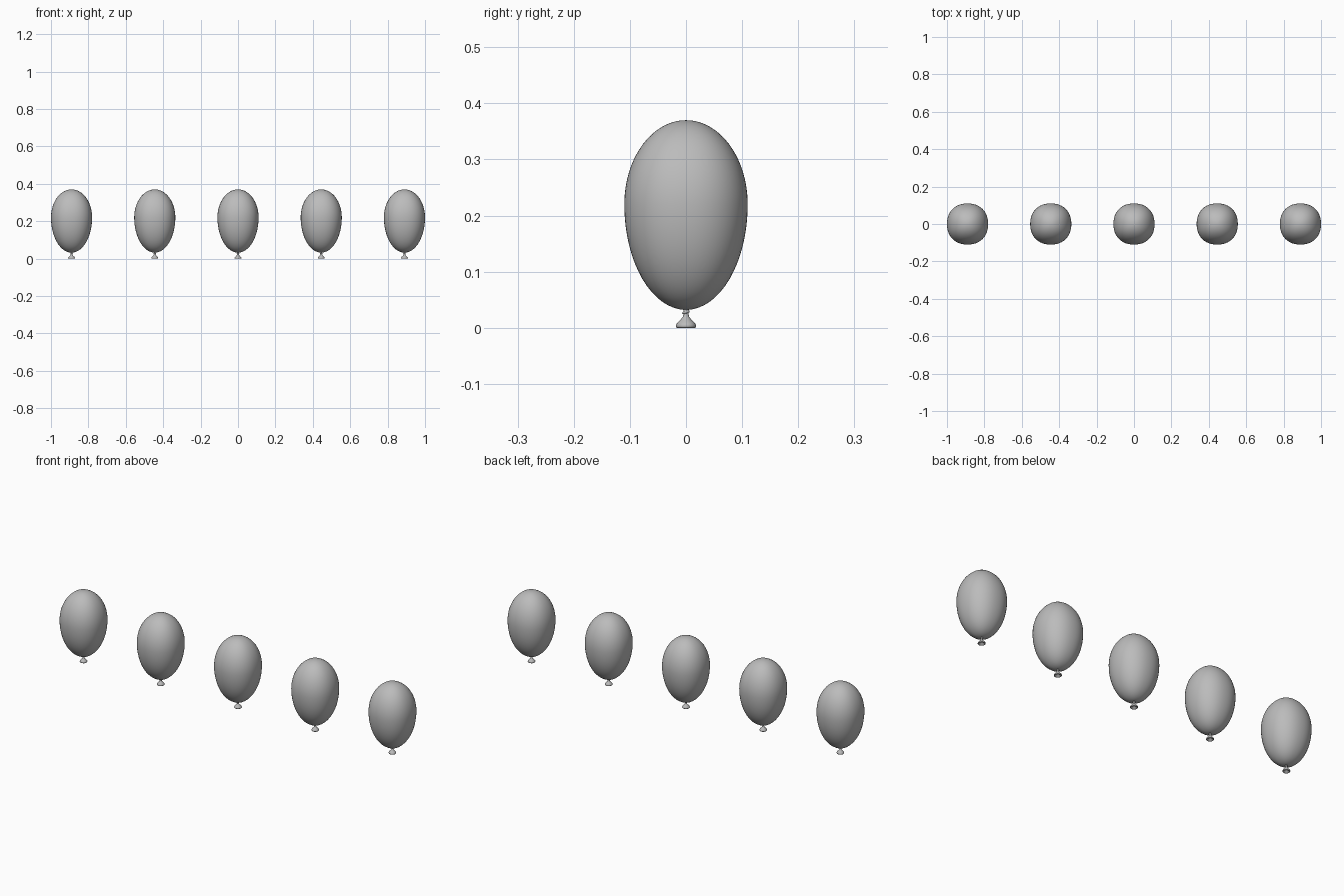
import bpy, bmesh, math

if "Cube" in bpy.data.objects:
    bpy.data.objects.remove(bpy.data.objects["Cube"])

grey = bpy.data.materials.new("balloon grey")
grey.diffuse_color = (0.5, 0.5, 0.5, 1)
grey.use_nodes = True
grey.node_tree.nodes["Principled BSDF"].inputs["Base Color"].default_value = grey.diffuse_color


def lathe(name, profile, sides, power):
    """Sweep (radius, z) points around z with a slightly squared section."""
    bm = bmesh.new()
    rings = []
    for r, z in profile:
        if r < 1e-5:
            rings.append([bm.verts.new((0, 0, z))])
            continue
        ring = []
        for i in range(sides):
            a = 2 * math.pi * i / sides
            c, s = math.cos(a), math.sin(a)
            k = r / (abs(c) ** power + abs(s) ** power) ** (1 / power)
            ring.append(bm.verts.new((k * c, k * s, z)))
        rings.append(ring)
    for lo, hi in zip(rings, rings[1:]):
        for i in range(sides):
            j = (i + 1) % sides
            corners = [lo[i % len(lo)], lo[j % len(lo)], hi[j % len(hi)], hi[i % len(hi)]]
            bm.faces.new(list(dict.fromkeys(corners)))
    bmesh.ops.recalc_face_normals(bm, faces=bm.faces)
    for f in bm.faces:
        f.smooth = True
    mesh = bpy.data.meshes.new(name)
    bm.to_mesh(mesh)
    bm.free()
    mesh.materials.append(grey)
    return mesh


# Egg-shaped body: long lower half, short upper half
body_profile = []
for i in range(33):
    a = math.pi * i / 32
    c = -math.cos(a)
    r = 0 if i in (0, 32) else 0.11 * math.sin(a)
    body_profile.append((r, 0.22 + c * (0.188 if c < 0 else 0.15)))
body = lathe("balloon_body", body_profile, 48, 2.2)

# Neck flaring into an open lip, hollow underneath
neck = lathe("balloon_neck", [
    (0, 0.012), (0.008, 0.007), (0.014, 0.001), (0.0165, 0), (0.018, 0.002),
    (0.0178, 0.005), (0.0155, 0.009), (0.010, 0.014), (0.006, 0.019),
    (0.0045, 0.024), (0.005, 0.034), (0, 0.036)], 24, 2)

# Small ring tied around the neck
bpy.ops.mesh.primitive_torus_add(major_segments=20, minor_segments=8,
                                 major_radius=0.0045, minor_radius=0.0025)
first_ring = bpy.context.object
bpy.ops.object.shade_smooth()
ring = first_ring.data
ring.materials.append(grey)
bpy.data.objects.remove(first_ring)

# Row of five balloons
for n in range(5):
    x = (n - 2) * 0.445
    for name, mesh, z, tilt in (("balloon_body", body, 0, 0),
                                ("balloon_neck", neck, 0, 0),
                                ("knot_ring", ring, 0.028, 0.3)):
        ob = bpy.data.objects.new(f"{name}_{n + 1}", mesh)
        ob.location = (x, 0, z)
        ob.rotation_euler = (tilt, 0, 0)
        bpy.context.collection.objects.link(ob)
